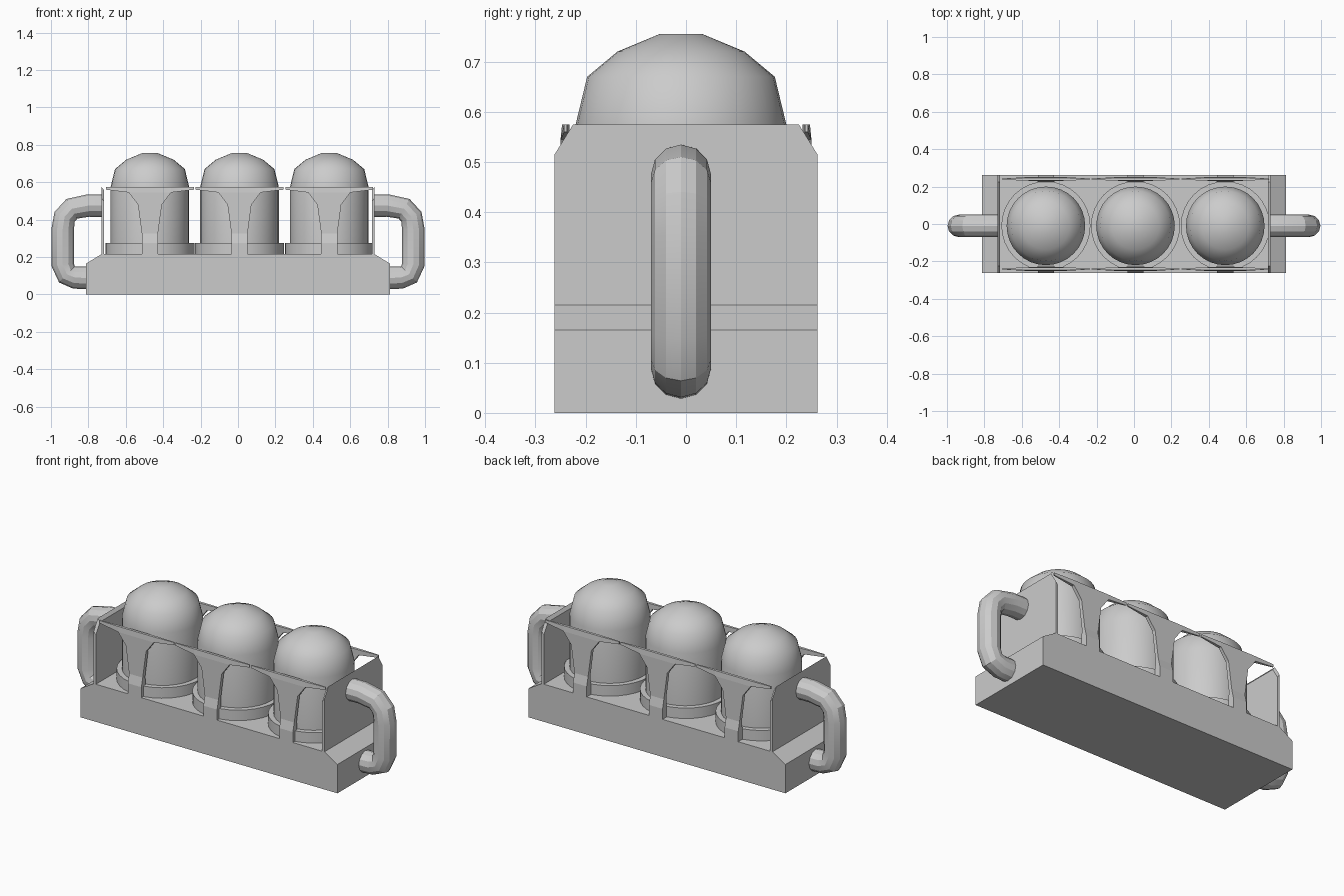
import bpy, bmesh, math
from mathutils import Vector

if "Cube" in bpy.data.objects:
    bpy.data.objects.remove(bpy.data.objects["Cube"])

CY = -0.01                      # shared centre line of domes and handles


def finish(bm, name, angle=None):
    bmesh.ops.recalc_face_normals(bm, faces=bm.faces)
    me = bpy.data.meshes.new(name)
    bm.to_mesh(me)
    bm.free()
    ob = bpy.data.objects.new(name, me)
    bpy.context.collection.objects.link(ob)
    if angle:
        bpy.ops.object.select_all(action='DESELECT')
        bpy.context.view_layer.objects.active = ob
        ob.select_set(True)
        bpy.ops.object.shade_smooth_by_angle(angle=math.radians(angle))
    return ob


def skin(bm, rings):
    """Bridge equal-sized vertex loops and cap both ends."""
    loops = [[bm.verts.new(p) for p in r] for r in rings]
    n = len(loops[0])
    for a, b in zip(loops, loops[1:]):
        for i in range(n):
            j = (i + 1) % n
            bm.faces.new((a[i], a[j], b[j], b[i]))
    bm.faces.new(loops[0])
    bm.faces.new(loops[-1])


# Base block with sloped shoulders
bm = bmesh.new()
prof = [(-.813, 0), (.813, 0), (.813, .165), (.73, .215), (-.73, .215), (-.813, .165)]
skin(bm, [[(x, y, z) for x, z in prof] for y in (-.262, .262)])
finish(bm, "base")

# End plates with clipped corners and a slanted top edge
for s, side in ((-1, "left"), (1, "right")):
    bm = bmesh.new()
    outer = [(-.262, .2), (.262, .2), (.262, .515), (.225, .575), (-.225, .575), (-.262, .515)]
    skin(bm, [[(s * .73, y, z) for y, z in outer],
              [(s * .716, y, z - (.018 if z > .3 else 0)) for y, z in outer]])
    finish(bm, side + "_end_plate")

# Domed canisters
DOME_X = (-.471, .008, .488)


def lathe(name, cx, prof, n, angle):
    bm = bmesh.new()
    skin(bm, [[(cx + r * math.cos(2 * math.pi * i / n), CY + r * math.sin(2 * math.pi * i / n), z)
               for i in range(n)] for r, z in prof])
    finish(bm, name, angle)


for k, x in enumerate(DOME_X):
    lathe(f"collar_{k + 1}", x, [(.238, .2), (.238, .275)], 32, 30)
    lathe(f"dome_{k + 1}", x, [(.21, .25), (.21, .575), (.187, .67), (.127, .72),
                               (.043, .755)], 32, 45)

# T-shaped brackets: half-width, height, front y, back y
ROWS = [(.043, .205, .262, .225), (.043, .275, .262, .225), (.043, .325, .25, .228),
        (.064, .48, .25, .230), (.113, .545, .25, .232), (.113, .575, .247, .232)]
TIP = [(.235, .56, .243, .237), (.235, .575, .243, .237)]


def bracket(name, cx, s):
    bm = bmesh.new()
    layers = []
    for d in (2, 3):
        L, R = ([bm.verts.new((cx + m * p[0], s * p[d], p[1])) for p in ROWS + TIP]
                for m in (-1, 1))
        layers.append((L, R))
        for i in range(5):
            bm.faces.new((L[i], R[i], R[i + 1], L[i + 1]))
        for V in (L, R):
            bm.faces.new((V[4], V[6], V[7], V[5]))
    (fl, fr), (bl, br) = layers
    path = [0, 1, 2, 3, 4, 6, 7, 5]
    f = [fr[i] for i in path] + [fl[i] for i in reversed(path)]
    b = [br[i] for i in path] + [bl[i] for i in reversed(path)]
    for i in range(len(f)):
        j = (i + 1) % len(f)
        bm.faces.new((f[i], f[j], b[j], b[i]))
    finish(bm, name)


for k, x in enumerate(DOME_X):
    bracket(f"front_bracket_{k + 1}", x, -1)
    bracket(f"back_bracket_{k + 1}", x, 1)

# Tubular side handles
PATH = [(.72, .475), (.80, .475), (.888, .458), (.927, .415), (.937, .35),
        (.937, .16), (.915, .107), (.87, .09), (.80, .088)]
for s, side in ((-1, "left"), (1, "right")):
    pts = [Vector((s * x, CY, z)) for x, z in PATH]
    rings = []
    for i, p in enumerate(pts):
        a = (p - pts[max(i - 1, 0)]).normalized()
        b = (pts[min(i + 1, len(pts) - 1)] - p).normalized()
        t = (a + b).normalized()
        u = Vector((-t.z, 0, t.x))
        rings.append([p + .06 * (math.cos(math.pi * k / 6) * u
                                 + math.sin(math.pi * k / 6) * Vector((0, 1, 0)))
                      for k in range(12)])
    bm = bmesh.new()
    skin(bm, rings)
    finish(bm, side + "_handle", 25)
